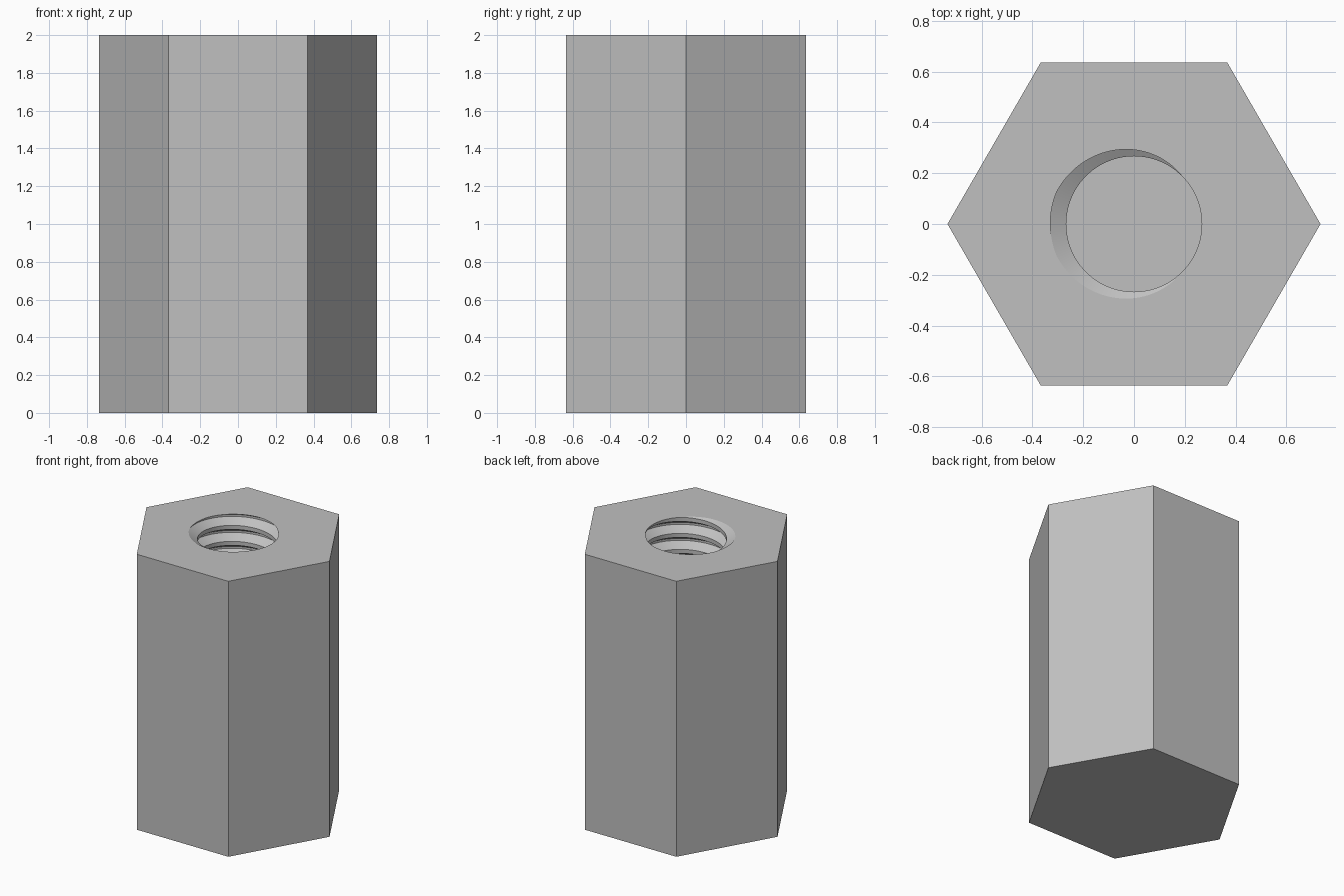
import bpy
import bmesh
from math import cos, sin, pi, tau

cube = bpy.data.objects.get("Cube")
if cube:
    bpy.data.objects.remove(cube)

HEIGHT = 2.0
HEX_R = 0.735
MINOR_R, MAJOR_R = 0.267, 0.33
PITCH = 0.116
FLOOR = 0.6
SEGMENTS = 96
TURNS = int((HEIGHT - FLOOR) / PITCH) + 3
# Corners of one groove, in turns from its centre line
GROOVE = (-3 / 8, -1 / 16, 1 / 16, 3 / 8)

steel = bpy.data.materials.new("steel_grey")
steel.use_nodes = True
colour = (0.53, 0.53, 0.53, 1)
steel.diffuse_color = colour
steel.node_tree.nodes["Principled BSDF"].inputs["Base Color"].default_value = colour


def groove_centre(angle):
    return HEIGHT + PITCH * (angle - pi) / tau


def thread_radius(angle, z):
    phase = (z - groove_centre(angle)) / PITCH
    distance = abs(phase - round(phase))
    t = (GROOVE[3] - distance) / (GROOVE[3] - GROOVE[2])
    return MINOR_R + (MAJOR_R - MINOR_R) * min(max(t, 0), 1)


bm = bmesh.new()

# Threaded wall: helical grid trimmed at the mouth and the floor
columns = []
for j in range(SEGMENTS + 1):
    angle = tau * j / SEGMENTS
    column = []
    for turn in range(-TURNS, 3):
        for offset in GROOVE:
            z = groove_centre(angle) + PITCH * (turn + offset)
            z = min(max(z, FLOOR), HEIGHT)
            r = thread_radius(angle, z)
            column.append(bm.verts.new((r * cos(angle), r * sin(angle), z)))
    columns.append(column)
for a, b in zip(columns, columns[1:]):
    for i in range(len(a) - 1):
        bm.faces.new((a[i], b[i], b[i + 1], a[i + 1]))
bmesh.ops.remove_doubles(bm, verts=bm.verts, dist=1e-5)
bmesh.ops.dissolve_degenerate(bm, edges=bm.edges, dist=1e-5)
bmesh.ops.delete(bm, geom=[e for e in bm.edges if not e.link_faces], context='EDGES')


def rim_edges(z):
    return [e for e in bm.edges if e.is_boundary
            and all(abs(v.co.z - z) < 1e-4 for v in e.verts)]


# Flat floor of the blind hole
bmesh.ops.triangle_fill(bm, edges=rim_edges(FLOOR), use_beauty=True)

# Hexagonal body
mouth = rim_edges(HEIGHT)
bottom, top = [[bm.verts.new((HEX_R * cos(k * pi / 3), HEX_R * sin(k * pi / 3), z))
                for k in range(6)] for z in (0, HEIGHT)]
bm.faces.new(bottom[::-1])
for k in range(6):
    n = (k + 1) % 6
    bm.faces.new((bottom[k], bottom[n], top[n], top[k]))
outline = [bm.edges.get((top[k], top[(k + 1) % 6])) for k in range(6)]

# Top face around the mouth of the hole
bmesh.ops.triangle_fill(bm, edges=outline + mouth, use_beauty=True)
bmesh.ops.recalc_face_normals(bm, faces=bm.faces)

mesh = bpy.data.meshes.new("hex_standoff")
bm.to_mesh(mesh)
bm.free()
mesh.materials.append(steel)
standoff = bpy.data.objects.new("hex_standoff", mesh)
bpy.context.collection.objects.link(standoff)

bpy.ops.object.select_all(action='DESELECT')
standoff.select_set(True)
bpy.context.view_layer.objects.active = standoff
bpy.ops.object.shade_smooth_by_angle(angle=pi / 6)
